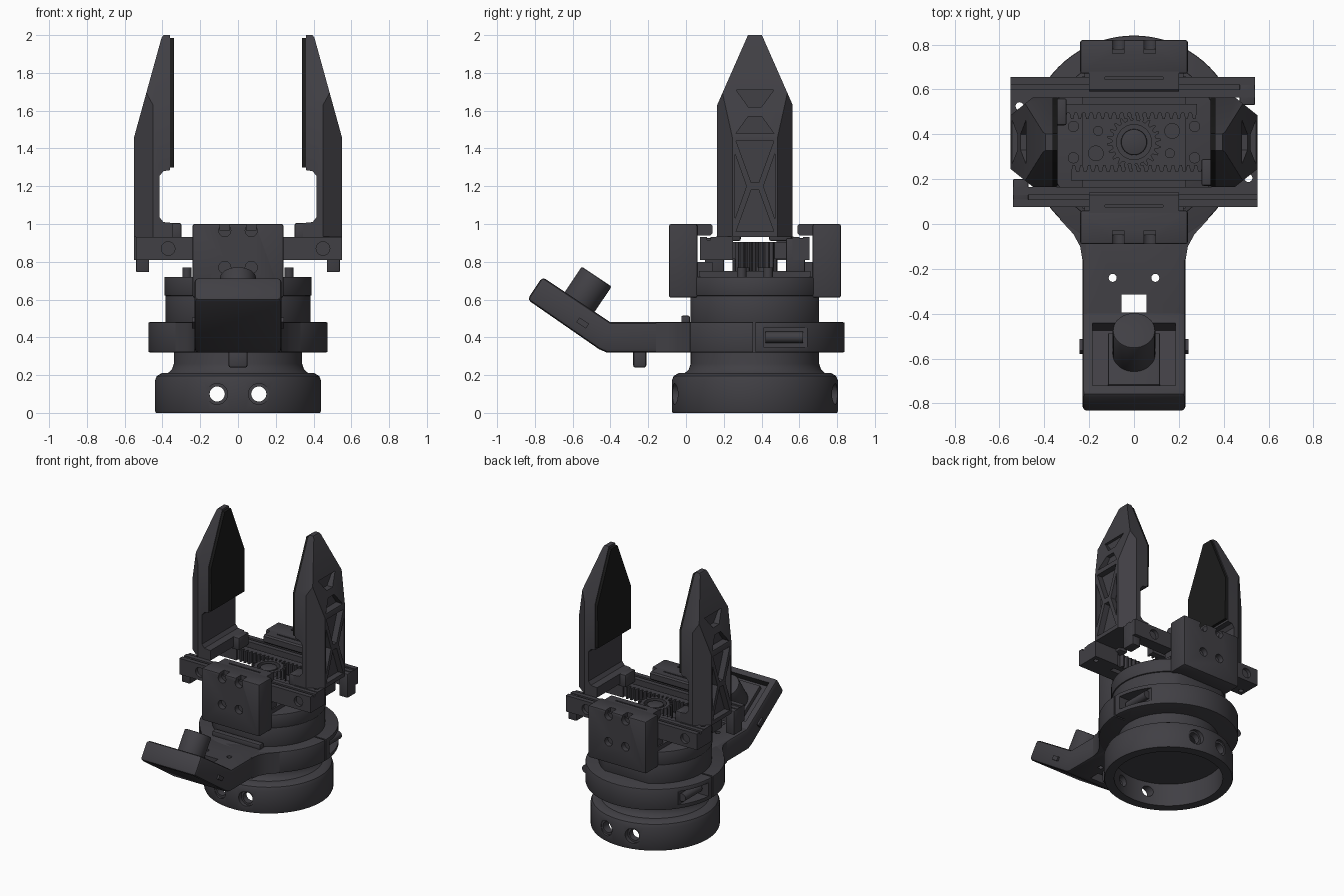
import bpy, bmesh, math
from mathutils import Matrix, Vector

if "Cube" in bpy.data.objects:
    bpy.data.objects.remove(bpy.data.objects["Cube"])

C = 0.365                                   # y of the main axis
AX = {'x': lambda a, b, t: (t, a, b), 'y': lambda a, b, t: (a, t, b), 'z': lambda a, b, t: (a, b, t)}


def material(name, rgb):
    m = bpy.data.materials.new(name)
    m.diffuse_color = (*rgb, 1)
    m.use_nodes = True
    m.node_tree.nodes["Principled BSDF"].inputs["Base Color"].default_value = m.diffuse_color
    return m


GREY = material("dark grey plastic", (0.052, 0.050, 0.058))
BLACK = material("black rubber", (0.011, 0.011, 0.011))


def bake(o):
    dg = bpy.context.evaluated_depsgraph_get()
    me = bpy.data.meshes.new_from_object(o.evaluated_get(dg))
    o.modifiers.clear()
    o.data = me


def make(bm, name, mat=GREY, bevel=0):
    bmesh.ops.recalc_face_normals(bm, faces=bm.faces)
    me = bpy.data.meshes.new(name)
    bm.to_mesh(me)
    bm.free()
    me.materials.append(mat)
    o = bpy.data.objects.new(name, me)
    bpy.context.collection.objects.link(o)
    if bevel:
        m = o.modifiers.new("bevel", 'BEVEL')
        m.width, m.segments, m.angle_limit = bevel, 2, math.radians(40)
        bake(o)
    return o


def prism_bm(pts, axis, a, b):
    bm = bmesh.new()
    f = bm.faces.new([bm.verts.new(AX[axis](p, q, a)) for p, q in pts])
    r = bmesh.ops.extrude_face_region(bm, geom=[f])
    vs = [v for v in r['geom'] if isinstance(v, bmesh.types.BMVert)]
    bmesh.ops.translate(bm, verts=vs, vec=AX[axis](0, 0, b - a))
    return bm


def prism(name, pts, axis, a, b, mat=GREY, bevel=0):
    return make(prism_bm(pts, axis, a, b), name, mat, bevel)


def box(name, x0, x1, y0, y1, z0, z1, mat=GREY, bevel=0):
    return prism(name, [(x0, y0), (x1, y0), (x1, y1), (x0, y1)], 'z', z0, z1, mat, bevel)


def cyl(name, p, q, r, mat=GREY, n=32, bevel=0):
    p, q = Vector(p), Vector(q)
    bm = bmesh.new()
    rot = (q - p).to_track_quat('Z', 'Y').to_matrix().to_4x4()
    bmesh.ops.create_cone(bm, cap_ends=True, segments=n, radius1=r, radius2=r, depth=(q - p).length,
                          matrix=Matrix.Translation((p + q) / 2) @ rot)
    return make(bm, name, mat, bevel)


def lathe(name, prof, n=72):
    bm = bmesh.new()
    vs = [bm.verts.new((r, C, z)) for r, z in prof]
    es = [bm.edges.new((vs[i], vs[i - 1])) for i in range(len(vs))]
    bmesh.ops.spin(bm, geom=vs + es, cent=(0, C, 0), axis=(0, 0, 1), angle=math.tau, steps=n)
    bmesh.ops.remove_doubles(bm, verts=bm.verts, dist=1e-4)
    bmesh.ops.delete(bm, geom=[e for e in bm.edges if not e.link_faces], context='EDGES')
    return make(bm, name)


def cut(o, *cutters):
    for c in cutters:
        m = o.modifiers.new("cut", 'BOOLEAN')
        m.operation, m.solver, m.object = 'DIFFERENCE', 'EXACT', c
    bake(o)
    for c in cutters:
        bpy.data.objects.remove(c)


def turned(o):
    """Second copy, half a turn about the main axis."""
    d = o.copy()
    d.data = o.data.copy()
    d.data.transform(Matrix.Translation((0, C, 0)) @ Matrix.Rotation(math.pi, 4, 'Z') @ Matrix.Translation((0, -C, 0)))
    bpy.context.collection.objects.link(d)


# Hollow base flange and neck
base = lathe("base_flange", [(0, .17), (.37, .17), (.37, 0), (.435, 0), (.44, .01), (.44, .17), (.43, .195), (.405, .21),
                             (.37, .212), (.35, .23), (.34, .26), (.34, .60), (0, .60)])
cut(base, *[cyl("c", (s * .11, -.3, .1), (s * .11, 1, .1), .04) for s in (-1, 1)],
    *[cyl("c", (s * .11, y, .1), (s * .11, y + .1, .1), .055) for s in (-1, 1) for y in (-.14, .77)])

# Upper body, flattened front and back, with a floor on top
for nm, r, h, z0, z1 in (("body_lower", .385, .34, .47, .62), ("body_upper", .39, .325, .62, .72)):
    a0 = math.asin(h / r)
    arc = [a0 - 2 * a0 * i / 20 for i in range(21)]
    pts = [(r * math.cos(a), C + r * math.sin(a)) for a in arc]
    pts += [(-x, y) for x, y in reversed(pts)]
    prism(nm, pts, 'z', z0, z1, bevel=.006)
box("body_floor", -.23, .23, .07, .66, .71, .75)

# Clamp ring with side slots and split lines
ring = cyl("clamp_ring", (0, C, .32), (0, C, .48), .475, n=80, bevel=.008)
cut(ring, *[box("c", min(s * .385, s * .6), max(s * .385, s * .6), y0, y1, z0, z1) for s in (-1, 1)
            for y0, y1, z0, z1 in ((.41, .67, .35, .45), (.355, .367, .2, .6))])
for s in (-1, 1):
    cyl("clamp_screw", (s * .4, .42, .40), (s * .4, .62, .40), .03, n=16)
    box("clamp_nut", s * .445 - .01, s * .445 + .01, .27, .31, .36, .44)

# Camera arm: flat part, flare into the ring, tilted tray
U, N = Vector((-.83, .555)).normalized(), Vector((.555, .83)).normalized()


def tilt(s, h):
    return Vector((-.40, .48)) + U * s + N * h


def tilt_box(s0, s1, h0, h1):
    return [tilt(s0, h0), tilt(s1, h0), tilt(s1, h1), tilt(s0, h1)]


arm = prism("camera_arm", [(-.84, .60), (-.76, .72), (-.40, .48), (.08, .48), (.08, .32), (-.42, .32), (-.46, .337)],
            'x', -.23, .23, bevel=.02)
cut(arm, prism("c", tilt_box(.05, .385, -.06, .1), 'x', -.185, .185), box("c", -.055, .055, -.395, -.315, .2, .7),
    *[cyl("c", (s * .095, -.24, .2), (s * .095, -.24, .6), .018, n=16) for s in (-1, 1)])
half = [(.23, -.16), (.24, -.10), (.27, -.045), (.33, .02), (.33, .15)]
prism("arm_flare", half + [(-x, y) for x, y in reversed(half)], 'z', .322, .478)
box("arm_hook", -.05, .05, -.28, -.21, .24, .33, bevel=.012)
box("arm_stop", -.2, .2, -.025, .02, .47, .515, bevel=.008)
for s in (-1, 1):
    prism("tray_clip", tilt_box(.09, .15, -.1, -.07), 'x', s * .235 - .008, s * .235 + .008)

# Camera board and lens
prism("camera_board", tilt_box(.08, .36, -.065, -.03), 'x', -.115, .115, bevel=.005)
cyl("camera_lens", (0, *tilt(.195, -.06)), (0, *tilt(.195, .16)), .095, n=40, bevel=.008)

# Front guide block around the rail, repeated at the back
block = prism("rail_guide_block", [(-.09, .61), (.06, .61), (.06, 1.0), (-.09, 1.0)], 'x', -.24, .24, bevel=.01)
cut(block, *[cyl("c", (s * .07, -.2, z), (s * .07, -.05, z), .032, n=24) for s in (-1, 1) for z in (.77, .965)],
    *[box("c", s * .07 - .025, s * .07 + .025, -.2, -.03, .965, 1.1) for s in (-1, 1)])
turned(block)
lip = prism("rail_guide_lip", [(.05, .94), (.13, .94), (.14, .95), (.14, .99), (.13, 1.0), (.05, 1.0)], 'x', -.2, .2)
cut(lip, box("c", -.13, .13, .075, .085, .99, 1.1))
turned(lip)
turned(box("rail_guide_foot", -.22, .22, .05, .14, .61, .80))

# Sliding rail with end stop, carriage and screw holes
rail = prism("slide_rail", [(.075, .81), (.165, .81), (.165, .93), (.13, .93), (.13, .915), (.11, .915), (.11, .93),
                            (.075, .93)], 'x', -.54, .55)
cut(rail, *[cyl("c", (x, 0, .87), (x, .1, .87), .036, n=24) for x in (-.37, .45)])
turned(rail)
turned(box("rail_stop", -.54, -.47, .10, .2, .745, .925, bevel=.006))
carriage = box("finger_carriage", .35, .55, .16, .25, .81, .935)
cut(carriage, cyl("c", (.51, .205, .7), (.51, .205, 1.2), .018, n=16))
turned(carriage)

# Toothed racks and pinion
P, T = .034, 18
teeth = [(-.28 + P * (i + k), y) for i in range(T) for k, y in ((0, .235), (.2, .262), (.5, .262), (.7, .235))]
turned(prism("rack", [(-.28, .195)] + teeth + [(.36, .235), (.36, .195)], 'z', .815, .905))
G = 22
gear = [(r * math.cos((i + k) * math.tau / G), C + r * math.sin((i + k) * math.tau / G))
        for i in range(G) for k, r in ((0, .098), (.2, .12), (.45, .12), (.65, .098))]
pinion = prism("pinion_gear", gear, 'z', .75, .905)
cut(pinion, cyl("c", (0, C, .87), (0, C, 1), .078))
cyl("pinion_hub", (0, C, .74), (0, C, .90), .058, bevel=.006)
for x, y, r in ((.17, .05, .035), (.16, -.05, .022), (.27, .07, .025), (.27, -.07, .025)):
    turned(cyl("floor_screw", (x, C + y, .70), (x, C + y, .77), r, n=20))

# Finger: side profile, then tapered tip and bevelled outer edges
bm = prism_bm([(.55, .93), (.55, 1.46), (.405, 1.985), (.395, 2.0), (.36, 2.0), (.36, 1.285), (.395, 1.28), (.415, 1.255),
               (.415, 1.035), (.395, 1.01), (.345, 1.005), (.345, .93)], 'y', C - .2, C + .2)
for s in (-1, 1):
    for co, no in (((.5, C + s * .2, 1.63), (0, s * .37, .163)), ((.45, C + s * .2, 1.2), (.08, s * .1, 0))):
        bmesh.ops.bisect_plane(bm, geom=bm.verts[:] + bm.edges[:] + bm.faces[:], plane_co=co, plane_no=no, clear_outer=True)
        bmesh.ops.holes_fill(bm, edges=[e for e in bm.edges if e.is_boundary], sides=0)
finger = make(bm, "finger")
# Truss pockets on the outer face
pockets = [(.505, [(-.1, .96), (.1, .96), (.02, 1.18), (-.02, 1.18)]), (.505, [(-.1, 1.44), (.1, 1.44), (.02, 1.22), (-.02, 1.22)]),
           (.49, [(-.1, 1.48), (.1, 1.48), (.035, 1.57), (-.035, 1.57)]), (.46, [(-.1, 1.71), (.1, 1.71), (.035, 1.62), (-.035, 1.62)])]
for s in (-1, 1):
    pockets.append((.51, [(s * .105, 1.03), (s * .105, 1.37), (s * .045, 1.2)]))
cut(finger, *[prism("c", [(C + y, z) for y, z in p], 'x', x0, .65) for x0, p in pockets])
turned(finger)
turned(box("finger_foot", .30, .37, .17, .29, .91, 1.005, bevel=.01))

# Rubber grip pad on the inner face
pad = [(.195, 1.30), (.198, 1.62), (.038, 1.985)]
turned(prism("grip_pad", [(C + y, z) for y, z in pad] + [(C - y, z) for y, z in reversed(pad)], 'x', .34, .362, BLACK))

# Smooth shading that keeps hard edges
bpy.ops.object.select_all(action='DESELECT')
for o in bpy.context.scene.objects:
    o.select_set(True)
    bpy.context.view_layer.objects.active = o
bpy.ops.object.shade_smooth_by_angle(angle=math.radians(30))
